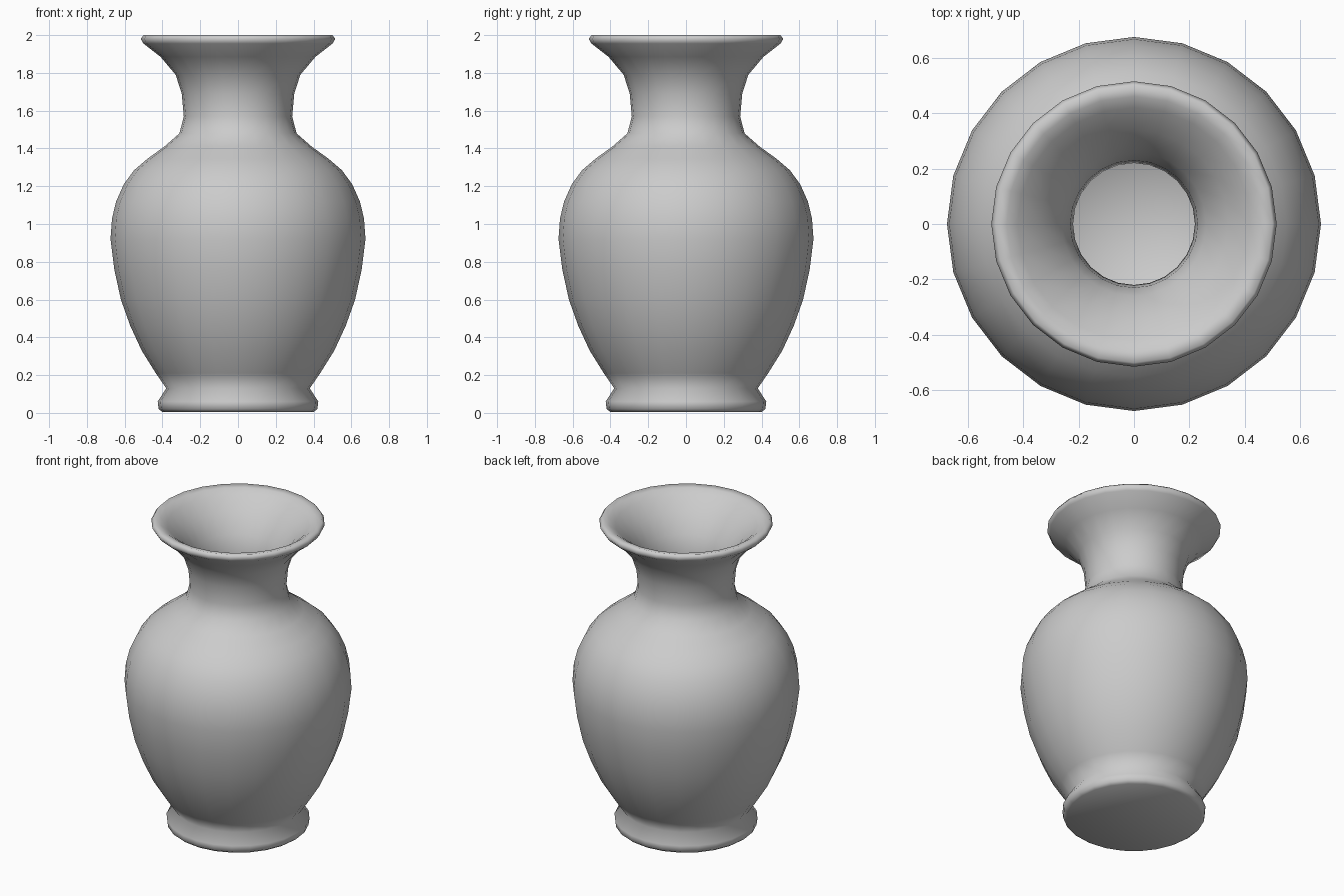
import bpy, bmesh, math

if "Cube" in bpy.data.objects:
    bpy.data.objects.remove(bpy.data.objects["Cube"])

SEGMENTS = 24

# (radius, height) from base centre, up the outside, over the lip and down the inside
PROFILE = [
    (0.0, 0.01), (0.40, 0.005), (0.42, 0.02), (0.425, 0.06), (0.38, 0.13),      # foot
    (0.435, 0.21), (0.51, 0.33), (0.57, 0.46), (0.62, 0.60), (0.655, 0.76),     # body
    (0.675, 0.92), (0.667, 1.03), (0.645, 1.12), (0.605, 1.21), (0.55, 1.285),
    (0.48, 1.345), (0.39, 1.41), (0.31, 1.48),                                  # shoulder
    (0.287, 1.57), (0.298, 1.69), (0.33, 1.79), (0.41, 1.885),                  # neck
    (0.50, 1.955), (0.515, 1.98), (0.50, 2.0), (0.46, 1.992), (0.42, 1.965),    # lip
    (0.34, 1.89), (0.26, 1.78), (0.23, 1.69), (0.22, 1.57), (0.25, 1.46),       # inside
    (0.42, 1.31), (0.54, 1.19), (0.60, 1.03), (0.61, 0.92), (0.555, 0.60),
    (0.44, 0.33), (0.33, 0.14), (0.0, 0.12),
]


def lathe(name, profile, segments):
    """Spin a profile about z into a smooth-shaded object."""
    bm = bmesh.new()
    rings = []
    for r, z in profile:
        n = segments if r > 0 else 1
        rings.append([bm.verts.new((r * math.cos(2 * math.pi * i / n),
                                    r * math.sin(2 * math.pi * i / n), z))
                      for i in range(n)])
    for a, b in zip(rings, rings[1:]):
        for i in range(segments):
            j = (i + 1) % segments
            if len(a) == 1:
                bm.faces.new((a[0], b[j], b[i]))
            elif len(b) == 1:
                bm.faces.new((a[i], a[j], b[0]))
            else:
                bm.faces.new((a[i], a[j], b[j], b[i]))
    bmesh.ops.recalc_face_normals(bm, faces=bm.faces)
    for f in bm.faces:
        f.smooth = True
    mesh = bpy.data.meshes.new(name)
    bm.to_mesh(mesh)
    bm.free()
    obj = bpy.data.objects.new(name, mesh)
    bpy.context.collection.objects.link(obj)
    return obj


# Hollow vase with foot, body, neck and flared lip
vase = lathe("vase", PROFILE, SEGMENTS)
